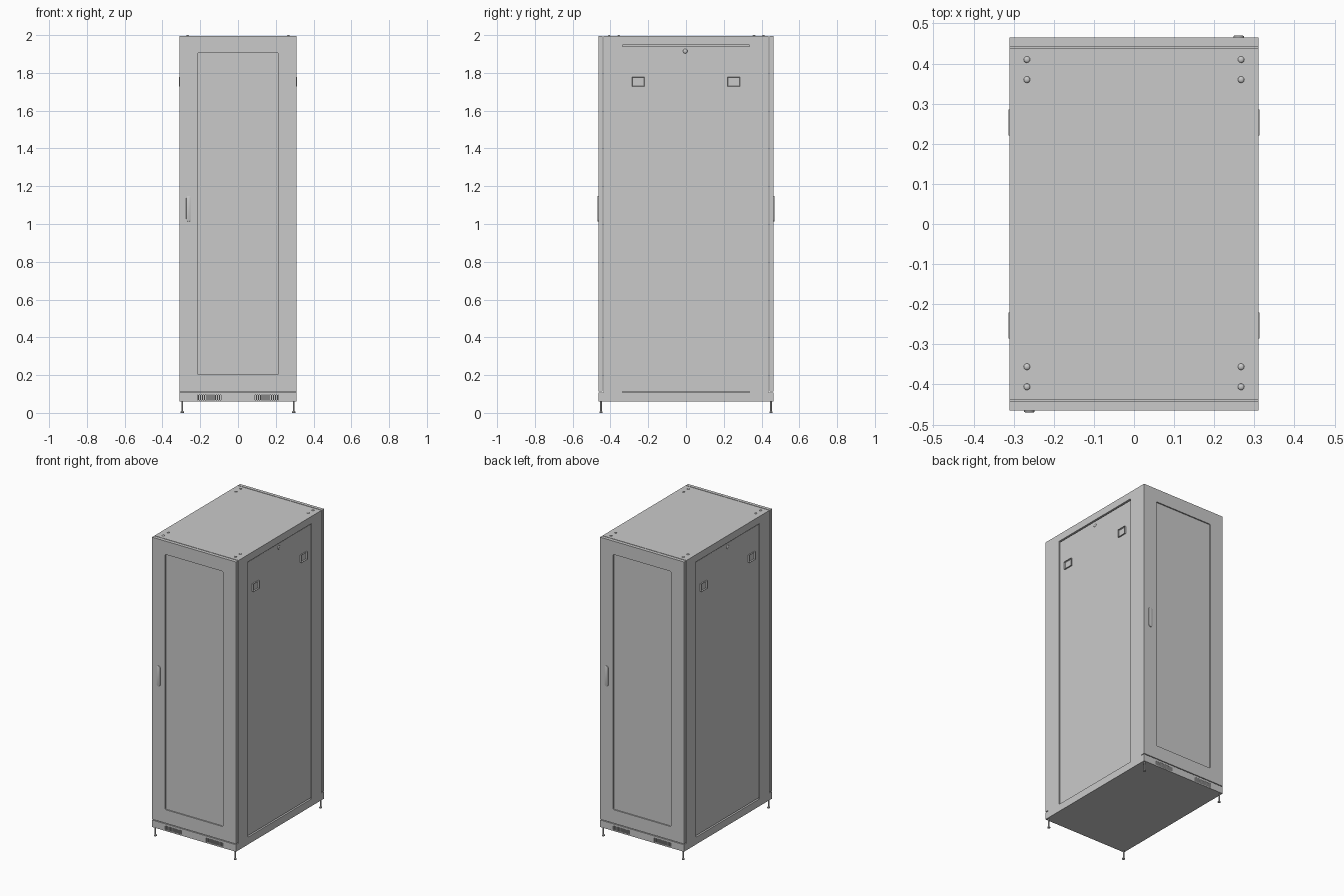
import bpy, bmesh, math
from mathutils import Matrix, Vector

cube = bpy.data.objects.get("Cube")
if cube:
    bpy.data.objects.remove(cube, do_unlink=True)

grey = bpy.data.materials.new("cabinet_grey")
grey.use_nodes = True
colour = (0.59, 0.59, 0.59, 1)
grey.diffuse_color = colour
grey.node_tree.nodes["Principled BSDF"].inputs["Base Color"].default_value = colour

W, D, TOP = 0.31, 0.4645, 1.995   # half width, half depth, roof height
SKIRT = 0.107                     # top of the base
SEAM = 0.438                      # half depth of the body between the doors


def finish(name, bm, smooth=False):
    mesh = bpy.data.meshes.new(name)
    bm.to_mesh(mesh)
    bm.free()
    mesh.materials.append(grey)
    ob = bpy.data.objects.new(name, mesh)
    bpy.context.collection.objects.link(ob)
    if smooth:
        bpy.ops.object.select_all(action="DESELECT")
        ob.select_set(True)
        bpy.context.view_layer.objects.active = ob
        bpy.ops.object.shade_smooth_by_angle(angle=math.radians(40))
    return ob


def add_box(bm, lo, hi):
    lo, hi = Vector(lo), Vector(hi)
    size = Matrix.Diagonal((*(hi - lo), 1))
    return bmesh.ops.create_cube(bm, size=1, matrix=Matrix.Translation((lo + hi) / 2) @ size)


def box(name, lo, hi):
    bm = bmesh.new()
    add_box(bm, lo, hi)
    return finish(name, bm)


def round_y_edges(bm, radius, segments):
    edges = [e for e in bm.edges
             if abs((e.verts[0].co - e.verts[1].co).normalized().y) > 0.99]
    bmesh.ops.bevel(bm, geom=edges, offset=radius, segments=segments,
                    profile=0.5, affect="EDGES")


def cut(ob, cutter):
    cutter.hide_render = True
    mod = ob.modifiers.new("cut", "BOOLEAN")
    mod.operation, mod.solver, mod.object = "DIFFERENCE", "EXACT", cutter
    bpy.ops.object.select_all(action="DESELECT")
    ob.select_set(True)
    bpy.context.view_layer.objects.active = ob
    bpy.ops.object.modifier_apply(modifier=mod.name)
    bpy.data.objects.remove(cutter, do_unlink=True)


def dome(name, centre, scale):
    bm = bmesh.new()
    place = Matrix.Translation(centre) @ Matrix.Diagonal((*scale, 1))
    bmesh.ops.create_uvsphere(bm, u_segments=20, v_segments=12, radius=1, matrix=place)
    return finish(name, bm, True)


# Base with rows of vent slots
base = box("base", (-W, -D, 0.06), (W, D, SKIRT))
bm = bmesh.new()
for end in (-1, 1):
    for side in (-1, 1):
        for i in range(13):
            x = side * (0.093 + i * 0.01)
            add_box(bm, (x - 0.0025, end * D - 0.012, 0.068),
                    (x + 0.0025, end * D + 0.012, 0.094))
cut(base, finish("vent_cutter", bm))

# Body with an opening on each side, and the removable side panels
body = box("body", (-W, -SEAM, SKIRT), (W, SEAM, TOP))
for side, word in ((1, "left"), (-1, "right")):
    cut(body, box("opening_cutter", (side * W - 0.014, -0.335, 0.109),
                  (side * W + 0.014, 0.335, 1.947)))
    box(word + "_side_panel", (side * 0.29, -0.335, 0.114),
        (side * 0.304, 0.335, 1.941))

    # Recessed side grips
    for y in (-0.253, 0.253):
        bm = bmesh.new()
        made = add_box(bm, (0.3, y - 0.0325, 1.728), (0.313, y + 0.0325, 1.779))
        outer = max({f for v in made["verts"] for f in v.link_faces},
                    key=lambda f: f.calc_center_median().x)
        bmesh.ops.inset_region(bm, faces=[outer], thickness=0.004)
        bmesh.ops.translate(bm, verts=outer.verts, vec=(-0.008, 0, 0))
        if side < 0:
            bmesh.ops.scale(bm, vec=(-1, 1, 1), verts=bm.verts)
            bmesh.ops.reverse_faces(bm, faces=bm.faces)
        finish(word + "_side_grip", bm)

    # Side panel lock
    dome(word + "_side_lock", (side * 0.304, -0.004, 1.915), (0.006, 0.012, 0.012))

# Front and back doors, alike by a half turn
for turn, word in ((0, "front"), (math.pi, "back")):
    spin = Matrix.Rotation(turn, 4, "Z")
    door = box(word + "_door", (-W, -D, SKIRT + 0.005), (W, -SEAM - 0.004, TOP))

    bm = bmesh.new()
    add_box(bm, (-0.214, -D - 0.01, 0.202), (0.214, -D + 0.008, 1.906))
    round_y_edges(bm, 0.008, 4)
    cut(door, finish("window_cutter", bm))
    door.data.transform(spin)

    # Rounded door handle
    bm = bmesh.new()
    add_box(bm, (-0.274, -D - 0.005, 1.013), (-0.248, -D + 0.003, 1.149))
    round_y_edges(bm, 0.0125, 6)
    rim = [e for e in bm.edges if all(v.co.y < -D - 0.004 for v in e.verts)]
    bmesh.ops.bevel(bm, geom=rim, offset=0.002, segments=2, profile=0.5, affect="EDGES")
    bm.transform(spin)
    finish(word + "_handle", bm, True)

# Roof bolts
for x in (-0.267, 0.267):
    for y in (-0.406, -0.356, 0.36, 0.41):
        dome("roof_bolt", (x, y, TOP), (0.008, 0.008, 0.005))

# Levelling feet
for x in (-0.295, 0.295):
    for y in (-0.45, 0.45):
        bm = bmesh.new()
        for r1, r2, z0, z1 in ((0.009, 0.009, 0, 0.005), (0.009, 0.0045, 0.005, 0.011),
                               (0.0045, 0.0045, 0.011, 0.062)):
            bmesh.ops.create_cone(bm, cap_ends=True, segments=16, radius1=r1, radius2=r2,
                                  depth=z1 - z0,
                                  matrix=Matrix.Translation((x, y, (z0 + z1) / 2)))
        finish("levelling_foot", bm, True)
